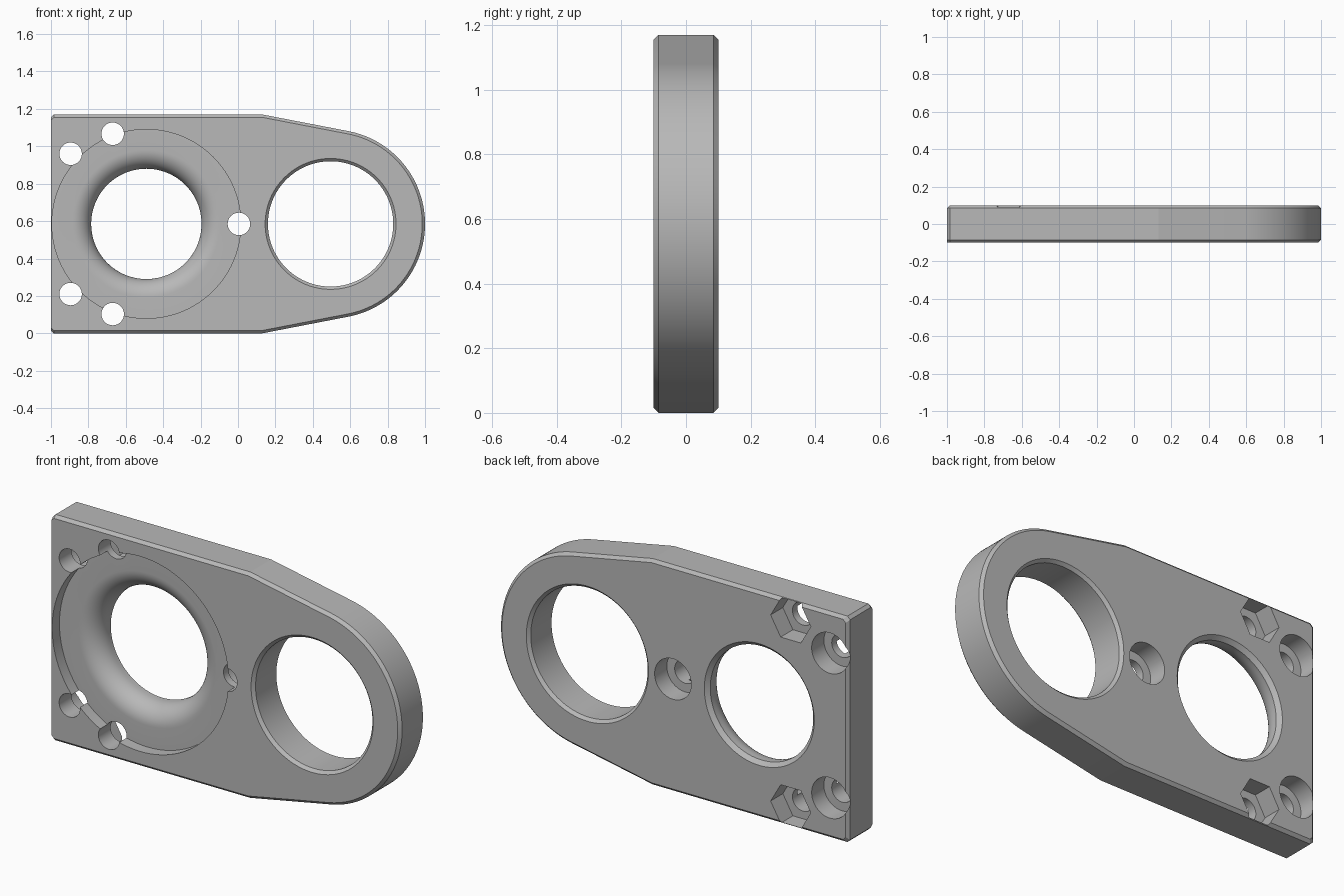
import bpy, bmesh
from math import sin, cos, pi, radians

if "Cube" in bpy.data.objects:
    bpy.data.objects.remove(bpy.data.objects["Cube"], do_unlink=True)

HALF, CH = 0.1, 0.015          # half thickness, chamfer
MID = 0.585                    # height of the centre line
ROUND_X, ROUND_R = 0.495, 0.505
SLOPE = radians(11)

grey = bpy.data.materials.new("plain grey")
grey.use_nodes = True
colour = (0.48, 0.48, 0.48, 1)
grey.diffuse_color = colour
grey.node_tree.nodes["Principled BSDF"].inputs["Base Color"].default_value = colour


def make_object(name, bm):
    bmesh.ops.recalc_face_normals(bm, faces=bm.faces)
    mesh = bpy.data.meshes.new(name)
    bm.to_mesh(mesh)
    bm.free()
    mesh.materials.append(grey)
    obj = bpy.data.objects.new(name, mesh)
    bpy.context.collection.objects.link(obj)
    return obj


def loft(name, rings):
    """Join rings of points in order and cap both ends."""
    bm = bmesh.new()
    loops = [[bm.verts.new(p) for p in ring] for ring in rings]
    n = len(loops[0])
    for a, b in zip(loops, loops[1:]):
        for i in range(n):
            j = (i + 1) % n
            bm.faces.new((a[i], a[j], b[j], b[i]))
    bm.faces.new(loops[0])
    bm.faces.new(loops[-1])
    return make_object(name, bm)


def outline(y, inset, left_inset):
    """Square left end, tapering into a round right end."""
    h, r = MID - inset, ROUND_R - inset
    left = -1 + left_inset
    upper = [(left, h - CH), (left + CH, h), (0.13 - 0.1 * inset, h)]
    steps = 72
    sweep = pi / 2 - SLOPE
    arc = [sweep * (1 - 2 * i / steps) for i in range(steps + 1)]
    pts = upper + [(ROUND_X + r * cos(a), r * sin(a)) for a in arc]
    pts += [(x, -z) for x, z in reversed(upper)]
    return [(x, y, MID + z) for x, z in pts]


def cutter(x, z, profile, sides):
    """Turned solid along y from (radius, y) pairs."""
    rings = [[(x + r * cos(2 * pi * i / sides), y, z + r * sin(2 * pi * i / sides))
              for i in range(sides)] for r, y in profile]
    obj = loft("cutter", rings)
    obj.hide_render = True
    return obj


# Plate with chamfered rim; the front left edge stays square
plate = loft("mounting_plate", [
    outline(-HALF, CH, 0),
    outline(-HALF + CH, 0, 0),
    outline(HALF - CH, 0, 0),
    outline(HALF, CH, CH)])

# Large plain bore, chamfered on both sides
big_bore = [(0.45, -0.2), (0.335, -0.085), (0.335, 0.085), (0.45, 0.2)]
cutters = [cutter(ROUND_X, MID, big_bore, 96)]

# Recessed bore with a rounded lip
FLOOR, LIP, BORE = -0.04, 0.1, 0.295
lip = [(BORE + LIP * (1 - sin(a)), FLOOR + LIP * (1 - cos(a)))
       for a in (pi / 2 * i / 12 for i in range(13))]
recess = [(0.505, -0.2), (0.505, FLOOR)] + lip + [(BORE, 0.08), (0.415, 0.2)]
cutters.append(cutter(-0.49, MID, recess, 96))

# Screw holes, counterbored from the back
screw = [(0.06, -0.2), (0.06, 0), (0.105, 0), (0.105, 0.2)]
for x, dz in ((0.005, 0), (-0.895, 0.375), (-0.895, -0.375)):
    cutters.append(cutter(x, MID + dz, screw, 72))

# Bolt holes with hexagonal nut pockets at the back
for side in (1, -1):
    z = MID + side * 0.482
    cutters.append(cutter(-0.67, z, [(0.06, -0.2), (0.06, 0.2)], 72))
    cutters.append(cutter(-0.67, z, [(0.115, 0), (0.115, 0.2)], 6))

bpy.ops.object.select_all(action="DESELECT")
bpy.context.view_layer.objects.active = plate
plate.select_set(True)
for c in cutters:
    mod = plate.modifiers.new("cut", "BOOLEAN")
    mod.operation = "DIFFERENCE"
    mod.solver = "EXACT"
    mod.object = c
    bpy.ops.object.modifier_apply(modifier=mod.name)
    bpy.data.objects.remove(c, do_unlink=True)

bpy.ops.object.shade_smooth_by_angle(angle=radians(9))
